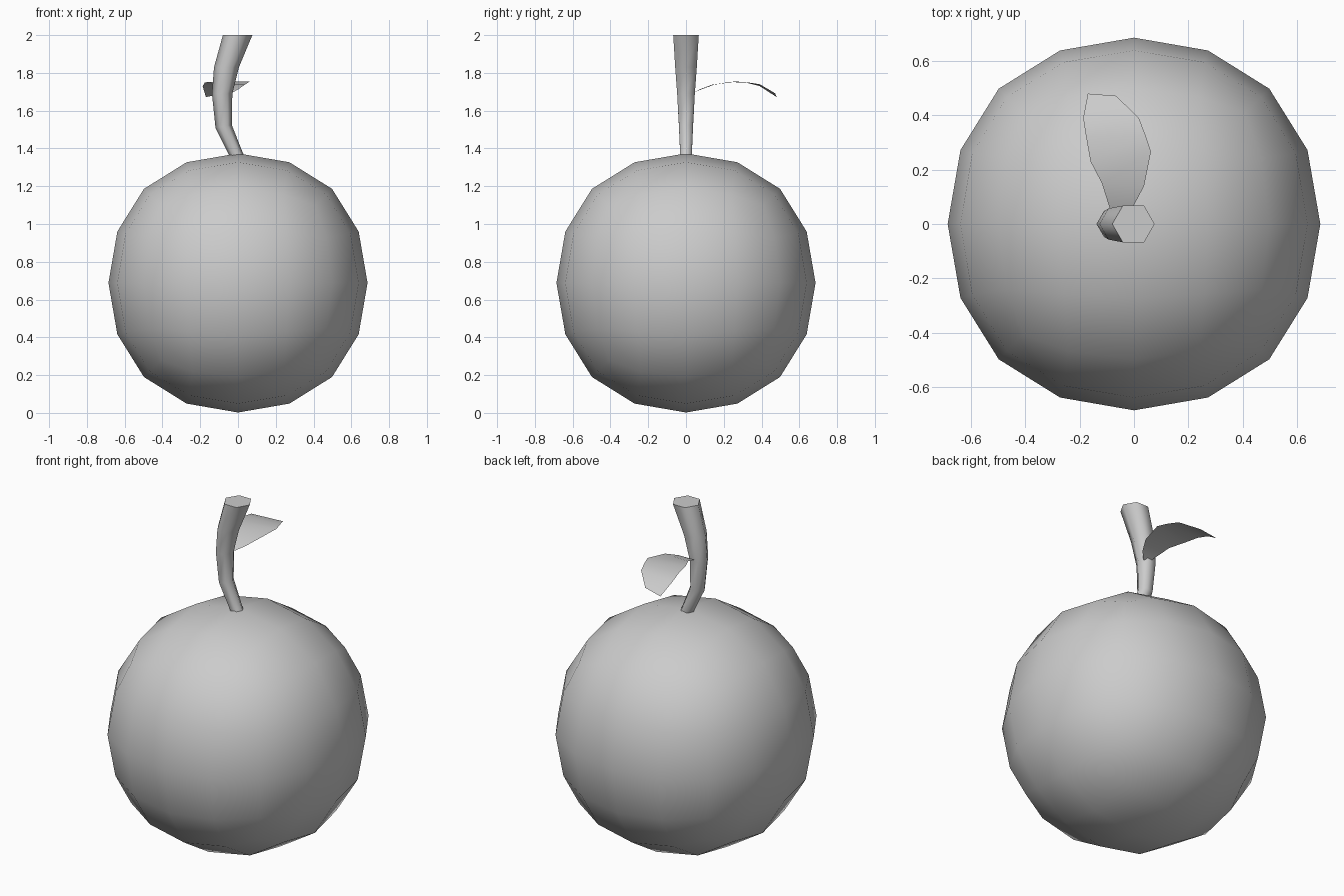
import bpy, math

if "Cube" in bpy.data.objects:
    bpy.data.objects.remove(bpy.data.objects["Cube"])


def add_mesh(name, verts, faces):
    mesh = bpy.data.meshes.new(name)
    mesh.from_pydata(verts, [], faces)
    mesh.update()
    obj = bpy.data.objects.new(name, mesh)
    bpy.context.collection.objects.link(obj)
    return obj


def smooth(obj, angle):
    bpy.ops.object.select_all(action='DESELECT')
    obj.select_set(True)
    bpy.context.view_layer.objects.active = obj
    bpy.ops.object.shade_smooth_by_angle(angle=math.radians(angle))


# Fruit: a cube rounded by two levels of subdivision
bpy.ops.mesh.primitive_cube_add(size=1.634, location=(0, 0, 0.688))
fruit = bpy.context.object
fruit.name = "fruit"
sub = fruit.modifiers.new("round", 'SUBSURF')
sub.levels = sub.render_levels = 2
bpy.ops.object.modifier_apply(modifier=sub.name)
smooth(fruit, 60)

# Stem: six-sided tapering tube, rings given as (x, z, radius, tilt)
rings = [(0.018, 1.31, 0.034, 0.01), (-0.014, 1.377, 0.036, 0.008),
         (-0.076, 1.517, 0.043, 0.008), (-0.084, 1.69, 0.054, 0),
         (-0.061, 1.83, 0.066, 0), (-0.002, 2.0, 0.078, 0)]
SIDES = 6
verts = []
for x, z, r, tilt in rings:
    for i in range(SIDES):
        a = 2 * math.pi * i / SIDES
        verts.append((x + r * math.cos(a), r * math.sin(a), z + tilt * math.cos(a)))
faces = [tuple(reversed(range(SIDES)))]
for k in range(len(rings) - 1):
    for i in range(SIDES):
        j = (i + 1) % SIDES
        faces.append((k * SIDES + i, k * SIDES + j, (k + 1) * SIDES + j, (k + 1) * SIDES + i))
top = (len(rings) - 1) * SIDES
faces.append(tuple(range(top, top + SIDES)))
smooth(add_mesh("stem", verts, faces), 62)

# Leaf: arched single sheet, left and right edge point per row
rows = [((-0.085, 0.03, 1.69), (-0.04, 0.03, 1.69)),
        ((-0.09, 0.06, 1.705), (0.0, 0.07, 1.712)),
        ((-0.118, 0.15, 1.738), (0.037, 0.14, 1.738)),
        ((-0.16, 0.23, 1.752), (0.0625, 0.267, 1.754)),
        ((-0.176, 0.32, 1.748), (0.043, 0.325, 1.750)),
        ((-0.187, 0.39, 1.730), (0.018, 0.39, 1.740)),
        ((-0.17, 0.48, 1.672), (-0.066, 0.472, 1.692))]
verts = [p for row in rows for p in row]
faces = [(2 * k, 2 * k + 1, 2 * k + 3, 2 * k + 2) for k in range(len(rows) - 1)]
smooth(add_mesh("leaf", verts, faces), 60)
